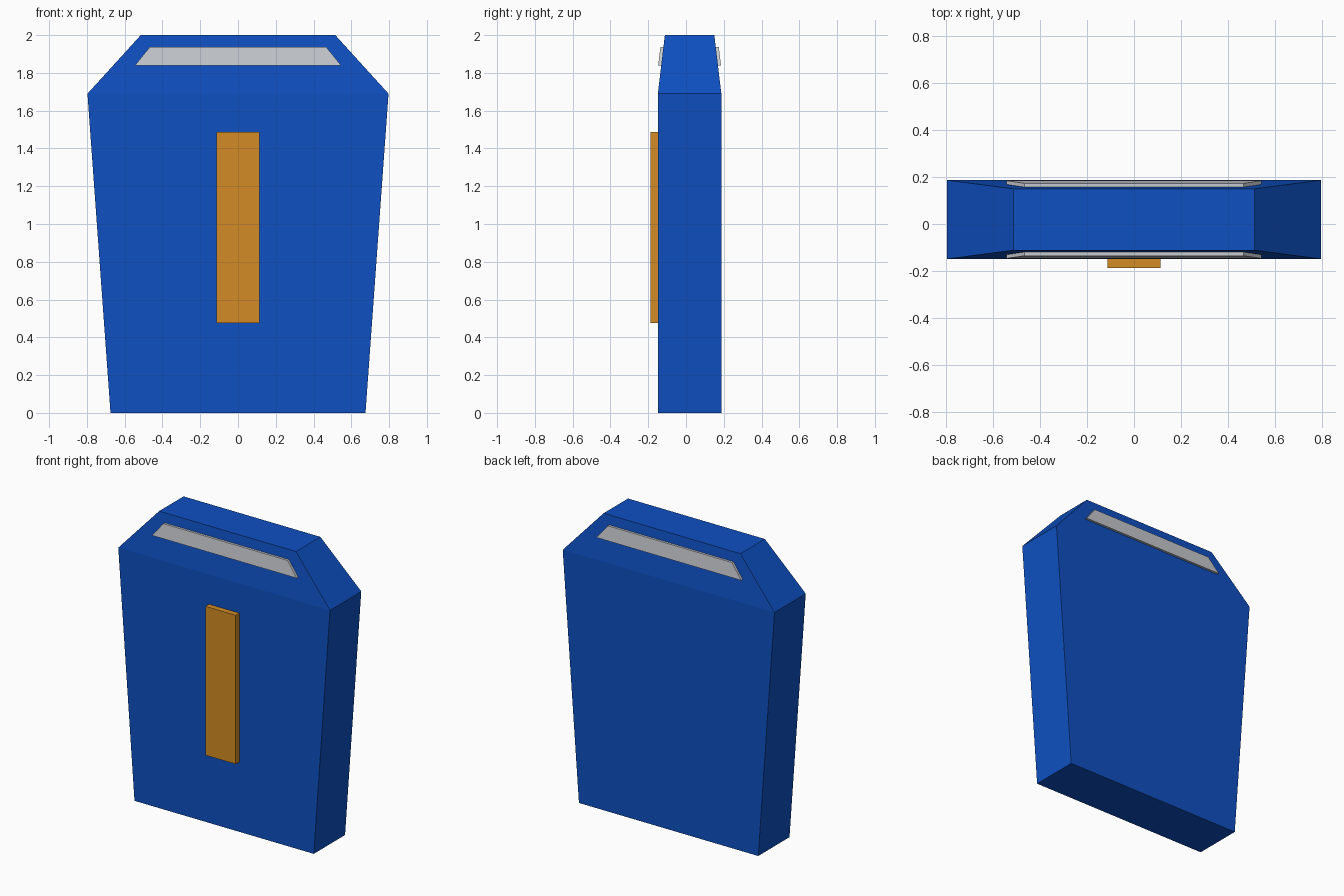
import bpy, bmesh

if "Cube" in bpy.data.objects:
    bpy.data.objects.remove(bpy.data.objects["Cube"])


def material(name, rgb):
    m = bpy.data.materials.new(name)
    m.diffuse_color = (*rgb, 1)
    m.use_nodes = True
    m.node_tree.nodes["Principled BSDF"].inputs["Base Color"].default_value = m.diffuse_color
    return m


blue = material("blue", (0.0045, 0.08, 0.54))
orange = material("orange", (0.65, 0.26, 0.018))
grey = material("light grey", (0.57, 0.59, 0.63))

FRONT, BACK = -0.149, 0.187
MID = (FRONT + BACK) / 2
SHOULDER, TOP, INSET = 1.69, 2.0, 0.037


def loft(name, rings, mat):
    """Skin a stack of four-cornered rings and cap both ends."""
    bm = bmesh.new()
    loops = [[bm.verts.new(p) for p in ring] for ring in rings]
    for a, b in zip(loops, loops[1:]):
        for i in range(4):
            j = (i + 1) % 4
            bm.faces.new((a[i], a[j], b[j], b[i]))
    bm.faces.new(loops[0])
    bm.faces.new(loops[-1])
    bmesh.ops.recalc_face_normals(bm, faces=bm.faces)
    me = bpy.data.meshes.new(name)
    bm.to_mesh(me)
    bm.free()
    me.materials.append(mat)
    ob = bpy.data.objects.new(name, me)
    bpy.context.collection.objects.link(ob)
    return ob


def rect(half_x, y0, y1, z):
    return [(-half_x, y0, z), (half_x, y0, z), (half_x, y1, z), (-half_x, y1, z)]


# Tapered slab body with chamfered shoulders
loft("body", [rect(0.675, FRONT, BACK, 0),
              rect(0.797, FRONT, BACK, SHOULDER),
              rect(0.515, FRONT + INSET, BACK - INSET, TOP)], blue)

# Vertical bar on the front
loft("front_bar", [rect(0.114, -0.187, FRONT + 0.005, 0.475),
                   rect(0.114, -0.187, FRONT + 0.005, 1.488)], orange)


# Slanted trapezoid strips on the sloped front and back
def slope_y(z):
    return FRONT + INSET * (z - SHOULDER) / (TOP - SHOULDER)


for name, side in (("front_strip", 1), ("back_strip", -1)):
    rings = []
    for half_x, z in ((0.545, 1.84), (0.468, 1.936)):
        y = slope_y(z)
        ring = rect(half_x, y - 0.016, y + 0.004, z)
        rings.append([(x, MID + side * (py - MID), pz) for x, py, pz in ring])
    loft(name, rings, grey)
